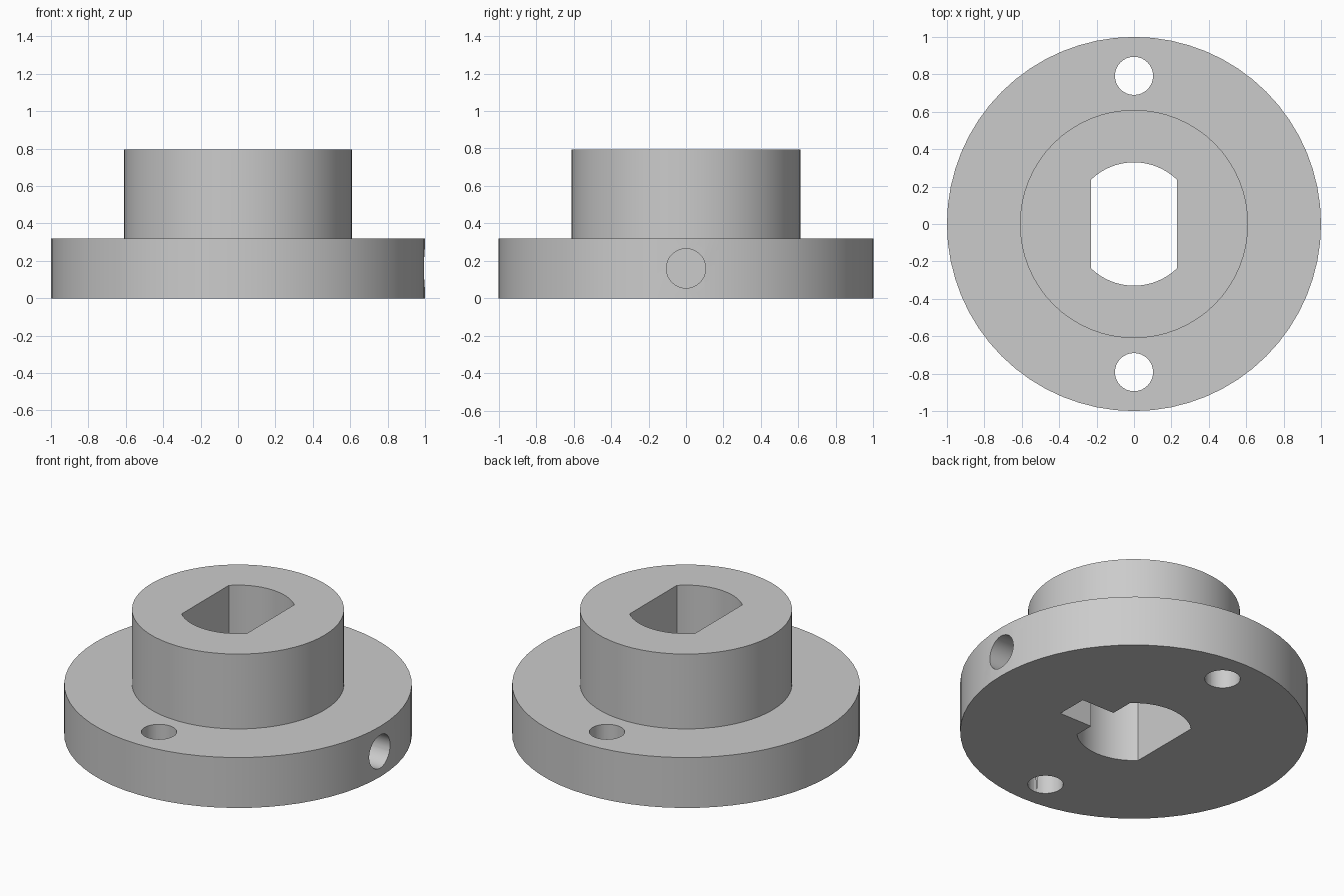
import bpy
import bmesh
import math

cube = bpy.data.objects.get("Cube")
if cube:
    bpy.data.objects.remove(cube, do_unlink=True)

FLANGE_R, FLANGE_H = 1.0, 0.32
HUB_R, TOP = 0.61, 0.795
BORE_R, BORE_HALF = 0.33, 0.23
PIN_R, PIN_Y = 0.102, 0.792
SIDES = 64

grey = bpy.data.materials.new("plain grey")
grey.use_nodes = True
colour = (0.6, 0.6, 0.6, 1)
grey.diffuse_color = colour
grey.node_tree.nodes["Principled BSDF"].inputs["Base Color"].default_value = colour


def make_object(name, bm):
    bmesh.ops.recalc_face_normals(bm, faces=bm.faces)
    mesh = bpy.data.meshes.new(name)
    bm.to_mesh(mesh)
    bm.free()
    mesh.materials.append(grey)
    obj = bpy.data.objects.new(name, mesh)
    bpy.context.collection.objects.link(obj)
    return obj


def prism(name, outline, low, high):
    """Extrude a closed outline upward."""
    bm = bmesh.new()
    face = bm.faces.new([bm.verts.new((x, y, low)) for x, y in outline])
    grown = bmesh.ops.extrude_face_region(bm, geom=[face])["geom"]
    verts = [g for g in grown if isinstance(g, bmesh.types.BMVert)]
    bmesh.ops.translate(bm, verts=verts, vec=(0, 0, high - low))
    return make_object(name, bm)


def arc(radius, start, end, steps, y=0):
    angles = [start + (end - start) * i / steps for i in range(steps + 1)]
    return [(radius * math.cos(a), y + radius * math.sin(a)) for a in angles]


def circle(radius, sides, y=0):
    return arc(radius, 0, math.tau, sides, y)[:-1]


# Stepped flange and hub, revolved as one solid
bm = bmesh.new()
rings = []
for r, z in ((FLANGE_R, 0), (FLANGE_R, FLANGE_H), (HUB_R, FLANGE_H), (HUB_R, TOP)):
    rings.append([bm.verts.new((x, y, z)) for x, y in circle(r, SIDES)])
for low, high in zip(rings, rings[1:]):
    for i in range(SIDES):
        j = (i + 1) % SIDES
        bm.faces.new((low[i], low[j], high[j], high[i]))
bm.faces.new(rings[0][::-1])
bm.faces.new(rings[-1])
body = make_object("flanged_hub", bm)

# Bore with two flats
flat = math.acos(BORE_HALF / BORE_R)
bore = arc(BORE_R, flat, math.pi - flat, 16) + arc(BORE_R, math.pi + flat, math.tau - flat, 16)
cutters = [prism("bore_cutter", bore, -0.1, 1)]

# Pin holes through the flange
for side, label in ((1, "back"), (-1, "front")):
    cutters.append(prism(label + "_pin_cutter", circle(PIN_R, 32, side * PIN_Y), -0.1, 0.5))

# Pocket beside the bore, open underneath
pocket = [(0.15, -0.11), (0.46, -0.11), (0.46, 0.09), (0.15, 0.09)]
cutters.append(prism("pocket_cutter", pocket, -0.1, 0.27))

# Radial screw hole in the flange rim
screw = prism("screw_hole_cutter", circle(0.105, 32), 0.15, 1.2)
screw.rotation_euler.y = math.pi / 2
screw.location.z = 0.16
cutters.append(screw)

for cutter in cutters:
    cutter.hide_render = True
    cut = body.modifiers.new(cutter.name, "BOOLEAN")
    cut.operation = "DIFFERENCE"
    cut.solver = "EXACT"
    cut.object = cutter

# Apply the cuts, then drop the cutters
bpy.context.view_layer.objects.active = body
body.select_set(True)
for name in [m.name for m in body.modifiers]:
    bpy.ops.object.modifier_apply(modifier=name)
for cutter in cutters:
    bpy.data.objects.remove(cutter, do_unlink=True)

bpy.ops.object.select_all(action="DESELECT")
body.select_set(True)
bpy.ops.object.shade_smooth_by_angle(angle=math.radians(30))
